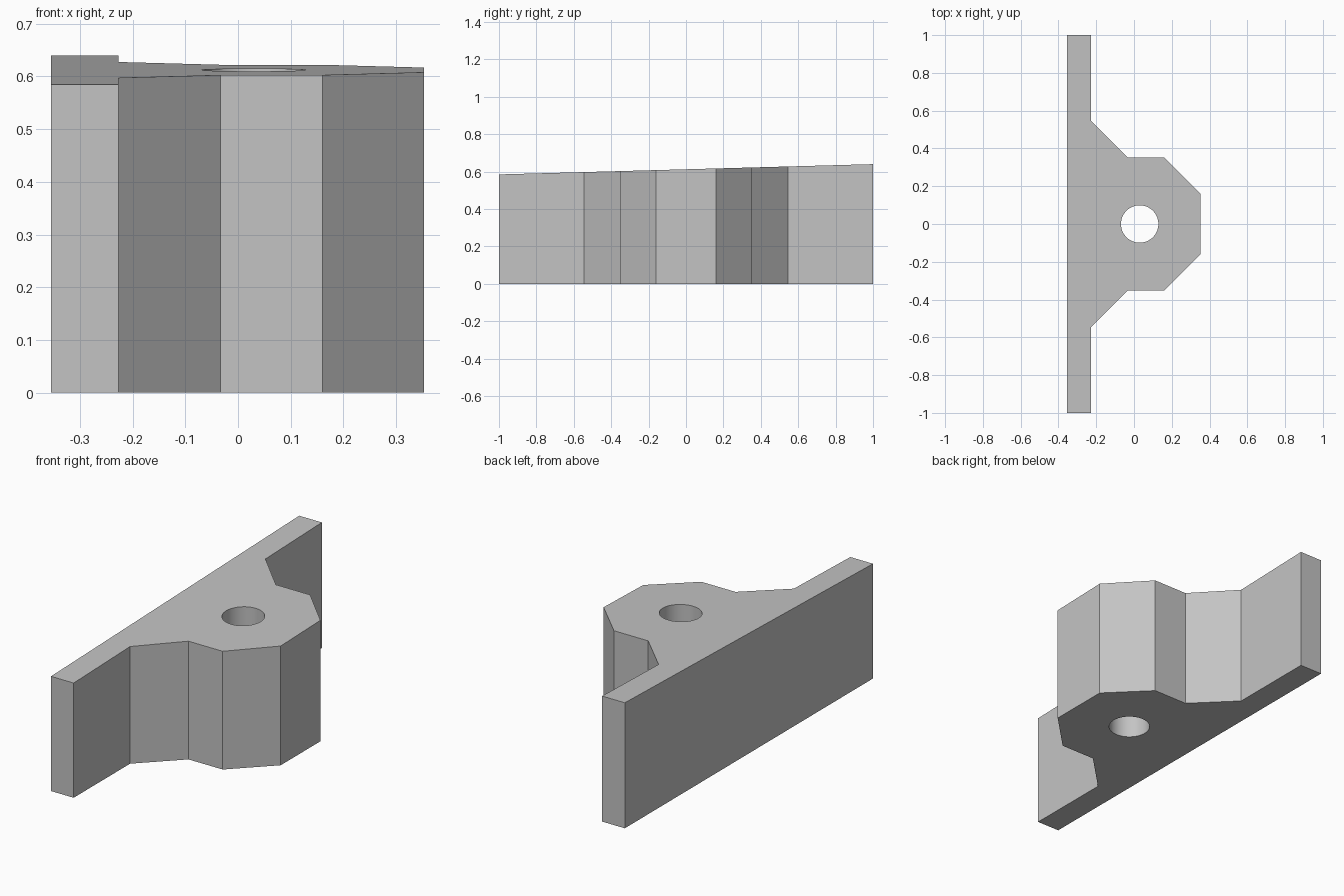
import bpy
import bmesh

cube = bpy.data.objects.get("Cube")
if cube:
    bpy.data.objects.remove(cube, do_unlink=True)

# One plain grey
grey = bpy.data.materials.new("plain grey")
grey.use_nodes = True
colour = (0.55, 0.55, 0.55, 1)
grey.diffuse_color = colour
grey.node_tree.nodes["Principled BSDF"].inputs["Base Color"].default_value = colour


def top_height(y):
    return 0.6125 + 0.0275 * y


# Plan outline: half of the plate and octagonal boss, mirrored across y = 0
half = [(-0.355, -1), (-0.227, -1), (-0.227, -0.545), (-0.033, -0.352),
        (0.16, -0.352), (0.353, -0.16)]
outline = half + [(x, -y) for x, y in reversed(half)]

# Bracket body, extruded up to the gently sloping top
bm = bmesh.new()
base = bm.faces.new([bm.verts.new((x, y, 0)) for x, y in outline])
extruded = bmesh.ops.extrude_face_region(bm, geom=[base], use_keep_orig=True)
for v in extruded["geom"]:
    if isinstance(v, bmesh.types.BMVert):
        v.co.z = top_height(v.co.y)
bmesh.ops.recalc_face_normals(bm, faces=bm.faces)
mesh = bpy.data.meshes.new("bracket_body")
bm.to_mesh(mesh)
bm.free()
mesh.materials.append(grey)
body = bpy.data.objects.new("bracket_body", mesh)
bpy.context.collection.objects.link(body)

# Vertical bore through the boss
bpy.ops.mesh.primitive_cylinder_add(vertices=64, radius=0.099, depth=2,
                                    location=(0.03, 0, 0.3))
cutter = bpy.context.object
cutter.name = "bore_cutter"
cutter.hide_render = True
cutter.data.materials.append(grey)
bore = body.modifiers.new("bore", "BOOLEAN")
bore.operation = "DIFFERENCE"
bore.solver = "EXACT"
bore.object = cutter

# Apply the cut, then smooth only the bore wall
bpy.ops.object.select_all(action="DESELECT")
body.select_set(True)
bpy.context.view_layer.objects.active = body
bpy.ops.object.modifier_apply(modifier=bore.name)
bpy.data.objects.remove(cutter, do_unlink=True)
bpy.ops.object.shade_smooth_by_angle(angle=0.5)
